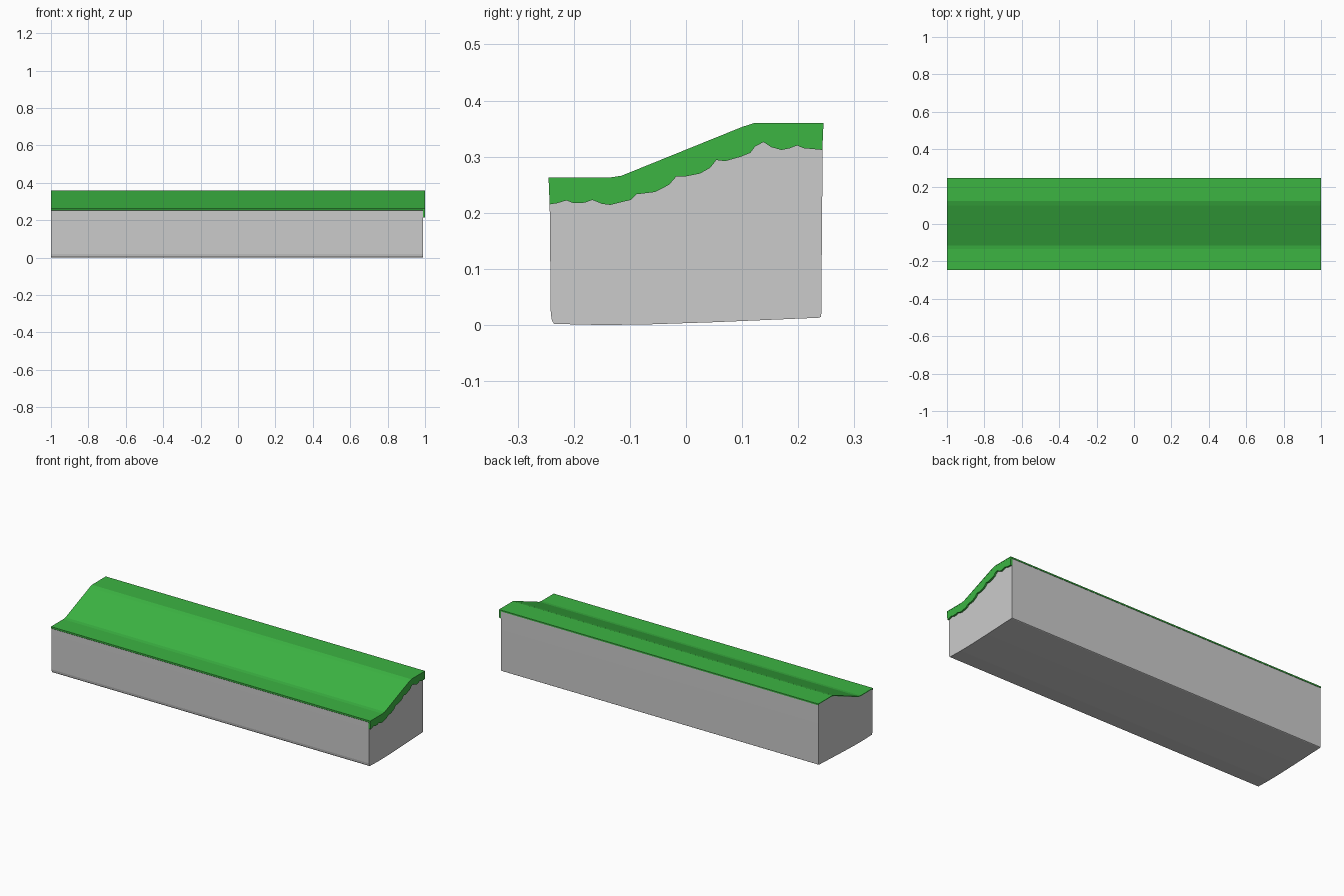
import bpy, bmesh

def prism(name, profile, x0, x1, color=None):
    """Extrude a closed (y, z) profile along x."""
    bm = bmesh.new()
    face = bm.faces.new([bm.verts.new((x0, y, z)) for y, z in profile])
    ext = bmesh.ops.extrude_face_region(bm, geom=[face], use_keep_orig=True)
    moved = [g for g in ext["geom"] if isinstance(g, bmesh.types.BMVert)]
    bmesh.ops.translate(bm, verts=moved, vec=(x1 - x0, 0, 0))
    bmesh.ops.recalc_face_normals(bm, faces=bm.faces)
    me = bpy.data.meshes.new(name)
    bm.to_mesh(me)
    bm.free()
    ob = bpy.data.objects.new(name, me)
    bpy.context.collection.objects.link(ob)
    if color:
        mat = bpy.data.materials.new(name)
        mat.diffuse_color = color
        me.materials.append(mat)
    return ob

GREEN = (0.045, 0.46, 0.055, 1)

# Ground surface: low ledge, slope, high ledge
top = [(-0.245, 0.263), (-0.135, 0.263), (-0.115, 0.266),
       (0.10, 0.353), (0.122, 0.36), (0.245, 0.36)]

# Stone block with softened, slightly tilted base
base = [(0.243, 0.25), (0.241, 0.015), (0.238, 0.013), (0.05, 0.005), (-0.07, 0.001),
        (-0.15, 0.0), (-0.235, 0.002), (-0.239, 0.008), (-0.241, 0.02), (-0.243, 0.22)]
block_top = [(max(-0.243, min(0.243, y)), z - 0.004) for y, z in top]
prism("stone_block", block_top + base, -0.999, 0.99)

# Thin grass cover with a small lip front and back
inner = [(max(-0.243, min(0.243, y)), z - 0.004) for y, z in reversed(top)]
lip_back = [(0.245, 0.352), (0.243, 0.352)]
lip_front = [(-0.243, 0.252), (-0.245, 0.254)]
prism("grass_cover", top + lip_back + inner + lip_front, -1.0, 1.0, GREEN)

# Ragged grass fringe hanging over the right end
ragged = [(-0.243, 0.215), (-0.23, 0.217), (-0.213, 0.222), (-0.2, 0.217), (-0.18, 0.218),
          (-0.167, 0.223), (-0.15, 0.216), (-0.135, 0.214), (-0.115, 0.219), (-0.098, 0.223),
          (-0.088, 0.233), (-0.055, 0.237), (-0.03, 0.25), (-0.017, 0.265), (0.0, 0.265),
          (0.025, 0.27), (0.043, 0.28), (0.054, 0.294), (0.07, 0.292), (0.098, 0.3),
          (0.115, 0.307), (0.123, 0.318), (0.138, 0.326), (0.152, 0.317), (0.17, 0.312),
          (0.185, 0.315), (0.198, 0.32), (0.21, 0.315), (0.243, 0.312)]
fringe_top = [(y, z - 0.001) for y, z in reversed(top)]
prism("grass_fringe", ragged + fringe_top, 0.988, 0.9995, GREEN)
